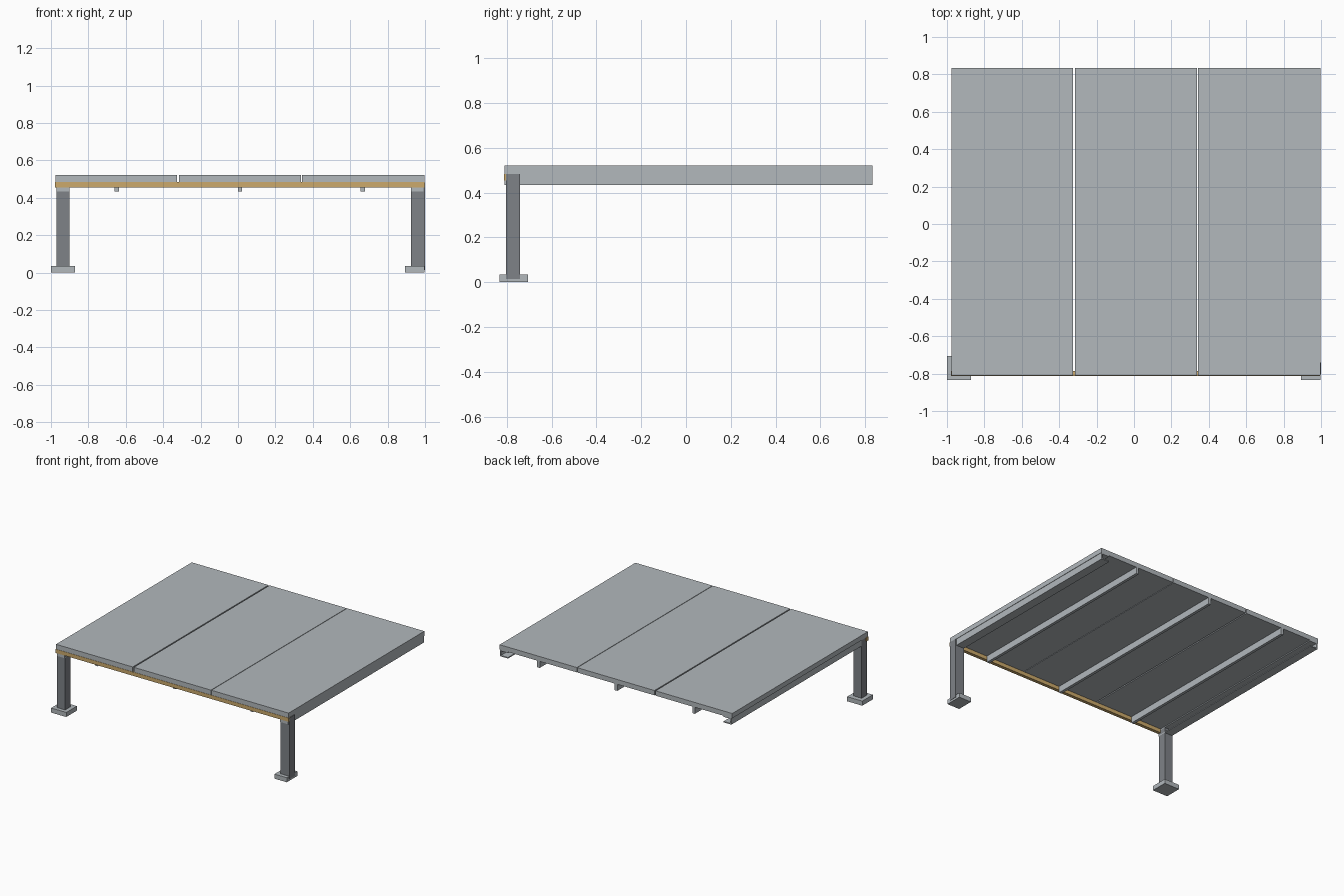
import bpy
import bmesh

cube = bpy.data.objects.get("Cube")
if cube:
    bpy.data.objects.remove(cube, do_unlink=True)


def material(name, rgb):
    m = bpy.data.materials.new(name)
    m.use_nodes = True
    m.diffuse_color = (*rgb, 1)
    m.node_tree.nodes["Principled BSDF"].inputs["Base Color"].default_value = (*rgb, 1)
    return m


light_grey = material("light_grey", (0.445, 0.479, 0.503))
dark_grey = material("dark_grey", (0.209, 0.223, 0.242))
tan = material("tan", (0.604, 0.402, 0.15))


def boxes(name, mat, *spans):
    """One object made of boxes, each given as x, y and z ranges."""
    bm = bmesh.new()
    for span in spans:
        corners = bmesh.ops.create_cube(bm, size=1)["verts"]
        for v in corners:
            v.co = [a if c < 0 else b for c, (a, b) in zip(v.co, span)]
    mesh = bpy.data.meshes.new(name)
    bm.to_mesh(mesh)
    bm.free()
    mesh.materials.append(mat)
    obj = bpy.data.objects.new(name, mesh)
    bpy.context.collection.objects.link(obj)
    return obj


FRONT, BACK = -0.81, 0.833
BOTTOM, DECK, TOP = 0.434, 0.484, 0.521

# Deck panels with narrow gaps
for i, x in enumerate([(-0.975, -0.325), (-0.316, 0.338), (0.342, 0.996)]):
    boxes(f"deck_panel_{i + 1}", light_grey, (x, (FRONT, BACK), (DECK, TOP)))

# Front trim beam
boxes("front_beam", tan, ((-0.978, 0.998), (-0.812, -0.787), (0.455, DECK)))

# Joists under the panel centres
for i, x in enumerate([-0.648, 0.01, 0.667]):
    boxes(f"joist_{i + 1}", light_grey,
          ((x - 0.011, x + 0.011), (-0.787, BACK), (BOTTOM, DECK)))

# Side channels, open toward the middle and capped at the front
wall = 0.008
for name, outer, inner in [("right", -0.968, -0.902), ("left", 0.993, 0.925)]:
    inward = wall if inner > outer else -wall
    x = sorted((outer, inner))
    web = sorted((outer, outer + inward))
    boxes(f"{name}_side_channel", light_grey,
          (web, (FRONT, BACK), (BOTTOM, DECK)),
          (x, (FRONT, BACK), (BOTTOM, BOTTOM + wall)),
          (x, (FRONT, BACK), (DECK - wall, DECK)),
          (x, (FRONT, -0.804), (BOTTOM, DECK)))

# Front posts and foot plates
for name, post, foot in [("right", (-0.97, -0.902), (-1, -0.872)),
                         ("left", (0.925, 1), (0.892, 0.997))]:
    boxes(f"{name}_post", dark_grey, (post, (-0.804, -0.741), (0.015, 0.483)))
    boxes(f"{name}_foot", light_grey, (foot, (-0.833, -0.705), (0, 0.035)))
